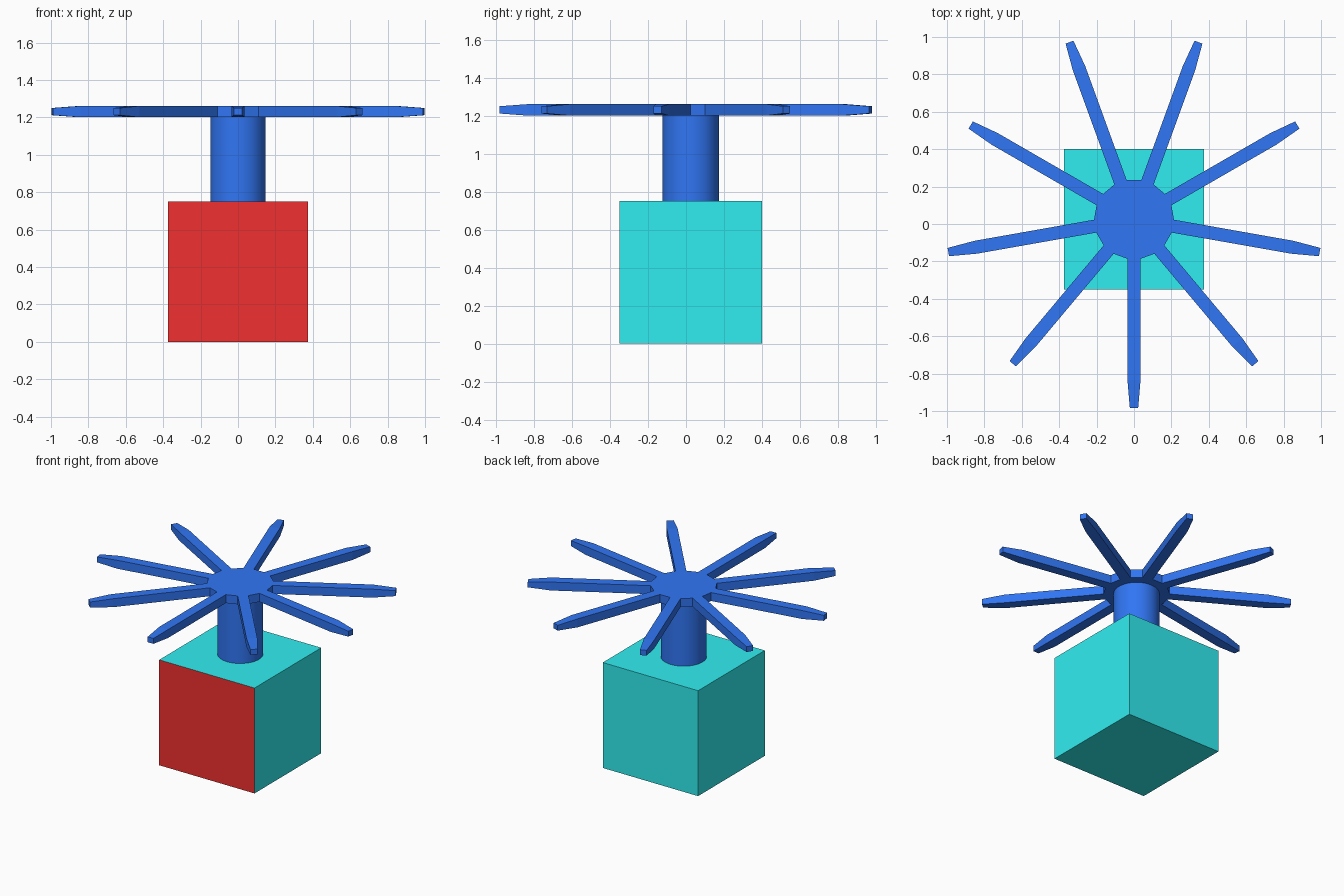
import bpy, bmesh, math
from mathutils import Vector

if "Cube" in bpy.data.objects:
    bpy.data.objects.remove(bpy.data.objects["Cube"])

CY = 0.025  # shared y centre of all parts


def material(name, rgb):
    m = bpy.data.materials.new(name)
    m.diffuse_color = (*rgb, 1)
    m.use_nodes = True
    m.node_tree.nodes["Principled BSDF"].inputs["Base Color"].default_value = m.diffuse_color
    return m


cyan = material("cyan", (0.03, 0.85, 0.88))
red = material("red", (0.88, 0.03, 0.03))
blue = material("blue", (0.03, 0.18, 0.9))

# Base block with a red front face
bpy.ops.mesh.primitive_cube_add(size=0.75, location=(0, CY, 0.375))
base = bpy.context.object
base.name = "base_block"
base.data.materials.append(cyan)
base.data.materials.append(red)
for p in base.data.polygons:
    p.material_index = 1 if p.normal.y < -0.9 else 0

# Round post
bpy.ops.mesh.primitive_cylinder_add(vertices=48, radius=0.148, depth=0.455,
                                    location=(0, CY, 0.9775))
post = bpy.context.object
post.name = "post"
post.data.materials.append(blue)
bpy.ops.object.shade_smooth_by_angle(angle=math.radians(30))

# Spoked wheel: 18-sided hub whose alternate sides extrude into tapered spokes
N, ROOT, HALF, THICK = 9, 0.211, 0.035, 0.03
bm = bmesh.new()
outline = []
for i in range(N):
    a = math.radians(-90 + 360 / N * i)
    out = Vector((math.cos(a), math.sin(a), 0))
    side = Vector((-out.y, out.x, 0))
    outline += [out * ROOT - side * HALF, out * ROOT + side * HALF]
drop = Vector((0, 0, THICK))
low = [bm.verts.new(p - drop) for p in outline]
top = [bm.verts.new(p + drop) for p in outline]
bm.faces.new(top)
bm.faces.new(low[::-1])
n = len(outline)
roots = []
for i in range(n):
    j = (i + 1) % n
    f = bm.faces.new((low[i], low[j], top[j], top[i]))
    if i % 2 == 0:
        roots.append(f)
for face in roots:
    face.normal_update()
    out = face.normal.copy()
    # straight shaft, then tapered tip
    for length, taper in ((0.86 - ROOT, 1.0), (0.148, 0.64)):
        face = bmesh.ops.extrude_discrete_faces(bm, faces=[face])["faces"][0]
        centre = face.calc_center_median()
        for v in face.verts:
            v.co = centre + (v.co - centre) * taper + out * length
bmesh.ops.recalc_face_normals(bm, faces=bm.faces)
mesh = bpy.data.meshes.new("spoked_wheel")
bm.to_mesh(mesh)
bm.free()
mesh.materials.append(blue)
wheel = bpy.data.objects.new("spoked_wheel", mesh)
wheel.location = (0, CY, 1.231)
bpy.context.collection.objects.link(wheel)
